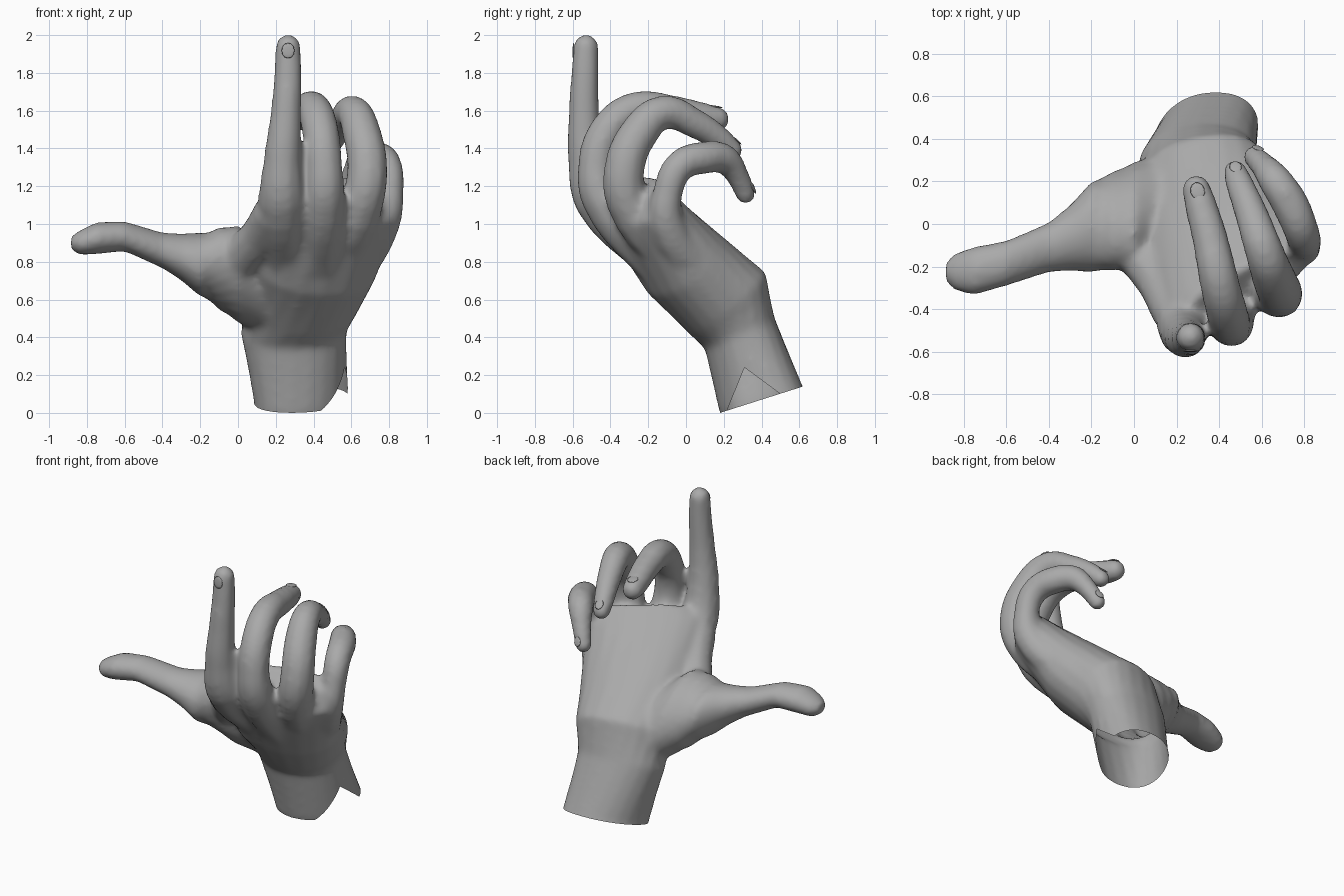
import bpy, bmesh, math
from mathutils import Vector, Matrix

cube = bpy.data.objects.get("Cube")
if cube:
    bpy.data.objects.remove(cube)

skin = bpy.data.materials.new("plain grey")
skin.use_nodes = True
GREY = (0.4, 0.4, 0.4, 1)
skin.diffuse_color = GREY
skin.node_tree.nodes["Principled BSDF"].inputs["Base Color"].default_value = GREY

scene = bpy.context.scene
body = bmesh.new()


def tube(points):
    """Add a round limb through (x, y, z, radius) points, with ball ends."""
    curve = bpy.data.curves.new("limb", 'CURVE')
    curve.dimensions = '3D'
    curve.bevel_depth = 1
    curve.bevel_resolution = 3
    curve.resolution_u = 5
    curve.use_fill_caps = True
    spline = curve.splines.new('BEZIER')
    spline.bezier_points.add(len(points) - 1)
    for bp, (x, y, z, r) in zip(spline.bezier_points, points):
        bp.co = (x, y, z)
        bp.radius = r
        bp.handle_left_type = bp.handle_right_type = 'AUTO'
    ob = bpy.data.objects.new("limb", curve)
    scene.collection.objects.link(ob)
    dg = bpy.context.evaluated_depsgraph_get()
    me = bpy.data.meshes.new_from_object(ob.evaluated_get(dg))
    body.from_mesh(me)
    bpy.data.objects.remove(ob)
    bpy.data.meshes.remove(me)
    for x, y, z, r in (points[0], points[-1]):
        bmesh.ops.create_uvsphere(body, u_segments=14, v_segments=10, radius=r,
                                  matrix=Matrix.Translation((x, y, z)))


def loft(sections, n=20, power=0.9):
    """Add a closed body through (centre, half width, half thickness) sections."""
    rings = []
    for c, u, v in sections:
        c, u, v = Vector(c), Vector(u), Vector(v)
        ring = []
        for i in range(n):
            a = math.tau * i / n
            ca, sa = math.cos(a), math.sin(a)
            ring.append(body.verts.new(c + u * math.copysign(abs(ca) ** power, ca)
                                       + v * math.copysign(abs(sa) ** power, sa)))
        rings.append(ring)
    for a, b in zip(rings, rings[1:]):
        for i in range(n):
            j = (i + 1) % n
            body.faces.new((a[i], a[j], b[j], b[i]))
    body.faces.new(rings[0][::-1])
    body.faces.new(rings[-1])


# palm, from below the wrist up to the finger webs
loft([
    ((.34, .48, -.12), (.24, 0, 0), (.05, .22, .08)),
    ((.335, .395, .08), (.245, 0, 0), (.05, .22, .07)),
    ((.295, .285, .42), (.28, .02, 0), (.01, .185, .08)),
    ((.33, .22, .58), (.30, .06, 0), (-.03, .19, .17)),
    ((.39, .00, .78), (.33, .12, -.02), (-.06, .17, .16)),
    ((.50, -.275, 1.1), (.34, .18, -.03), (-.06, .115, .1)),
    ((.52, -.28, 1.2), (.27, .14, -.02), (-.03, .06, .06)),
])

# thumb, flattened, with its base tilted along the back of the hand
loft([
    ((.22, .14, .6), (0, .17, -.18), (0, .13, .12)),
    ((0, .035, .735), (0, .205, -.215), (0, .155, .145)),
    ((-.1, .015, .765), (0, .22, -.13), (0, .08, .18)),
    ((-.2, -.015, .785), (0, .215, 0), (0, 0, .17)),
    ((-.3, -.065, .825), (0, .155, 0), (0, 0, .125)),
    ((-.4, -.11, .86), (0, .118, 0), (0, 0, .095)),
    ((-.6, -.185, .935), (0, .108, 0), (0, 0, .08)),
    ((-.75, -.22, .925), (0, .115, 0), (0, 0, .085)),
    ((-.84, -.225, .9), (0, .09, 0), (0, 0, .066)),
    ((-.885, -.225, .9), (0, .045, 0), (0, 0, .035)),
], power=1)

# skin web between thumb and index finger
tube([(0, -.1, .8, .12), (.12, -.27, .94, .11), (.19, -.4, 1.05, .115)])

# fingers, each running from the wrist along the back of the hand to the tip
fingers = {
    "index": [(.22, .2, .47, .14), (.24, -.15, .82, .135), (.23, -.47, 1.13, .127),
              (.235, -.525, 1.33, .102), (.255, -.54, 1.6, .083), (.265, -.535, 1.8, .075),
              (.265, -.53, 1.936, .069)],
    "middle": [(.36, .2, .47, .14), (.42, -.14, .8, .135), (.455, -.44, 1.13, .115),
               (.455, -.475, 1.3, .1), (.435, -.41, 1.5, .1), (.40, -.27, 1.607, .095),
               (.355, -.06, 1.595, .086), (.31, .1, 1.565, .078), (.293, .165, 1.555, .068)],
    "ring": [(.46, .2, .5, .12), (.53, -.03, .78, .13), (.66, -.31, 1.12, .115),
             (.685, -.325, 1.3, .11), (.655, -.25, 1.48, .105), (.61, -.125, 1.59, .093),
             (.55, .05, 1.53, .08), (.495, .19, 1.44, .068), (.475, .245, 1.39, .058)],
    "little": [(.58, .1, .72, .12), (.76, -.10, 1.0, .10), (.80, -.095, 1.17, .08),
               (.785, -.03, 1.31, .085), (.735, .09, 1.35, .09), (.665, .2, 1.345, .083),
               (.61, .27, 1.26, .064), (.565, .315, 1.16, .055)],
}
for path in fingers.values():
    tube(path)

# fuse everything into one skin
mesh = bpy.data.meshes.new("hand")
body.to_mesh(mesh)
body.free()
hand = bpy.data.objects.new("hand", mesh)
scene.collection.objects.link(hand)
remesh = hand.modifiers.new("fuse", 'REMESH')
remesh.mode = 'VOXEL'
remesh.voxel_size = 0.018
soften = hand.modifiers.new("soften", 'SMOOTH')
soften.factor = 0.5
soften.iterations = 12
dg = bpy.context.evaluated_depsgraph_get()
fused = bpy.data.meshes.new_from_object(hand.evaluated_get(dg))
hand.modifiers.clear()

# open wrist: slanted cut, with a V notch on the little finger side
bm = bmesh.new()
bm.from_mesh(fused)


def cut(y0, z0, y1, z1):
    """Slice along a line in the side plane and return its below-test."""
    co, no = Vector((0, y0, z0)), Vector((0, z0 - z1, y1 - y0)).normalized()
    bmesh.ops.bisect_plane(bm, geom=bm.verts[:] + bm.edges[:] + bm.faces[:],
                           plane_co=co, plane_no=no)
    return lambda p: (p - co).dot(no) < 0


base = cut(.18, 0, .62, .14)
front_v = cut(.22, .02, .31, .24)
back_v = cut(.31, .24, .50, .10)
gone = []
for f in bm.faces:
    p = f.calc_center_median()
    notch = front_v(p) and back_v(p) and p.x > .36 and p.z < .25
    if p.z < .3 and (base(p) or notch):
        gone.append(f)
bmesh.ops.delete(bm, geom=gone, context='FACES')
for f in bm.faces:
    f.smooth = True
bm.to_mesh(mesh)
bm.free()
bpy.data.meshes.remove(fused)
mesh.materials.clear()
mesh.materials.append(skin)


# fingernails, thin shields resting on the outer side of each tip
def nail(name, path, outward):
    a, b = Vector(path[-2][:3]), Vector(path[-1][:3])
    along = (b - a).normalized()
    side = along.cross(Vector(outward)).normalized()
    up = side.cross(along)
    frame = Matrix((side, along, up)).transposed().to_4x4()
    r = path[-1][3]
    frame.translation = b - along * r * 0.3 + up * r * 0.95
    nb = bmesh.new()
    bmesh.ops.create_uvsphere(nb, u_segments=12, v_segments=6, radius=1,
                              matrix=frame @ Matrix.Diagonal((r * .5, r * .6, .005, 1)))
    for f in nb.faces:
        f.smooth = True
    me = bpy.data.meshes.new(name)
    nb.to_mesh(me)
    nb.free()
    me.materials.append(skin)
    scene.collection.objects.link(bpy.data.objects.new(name, me))


for name, outward in {"index": (0, -1, 0), "middle": (0, .2, 1), "ring": (0, .6, 1),
                      "little": (.3, 1, .5)}.items():
    nail(name + "_nail", fingers[name], outward)
